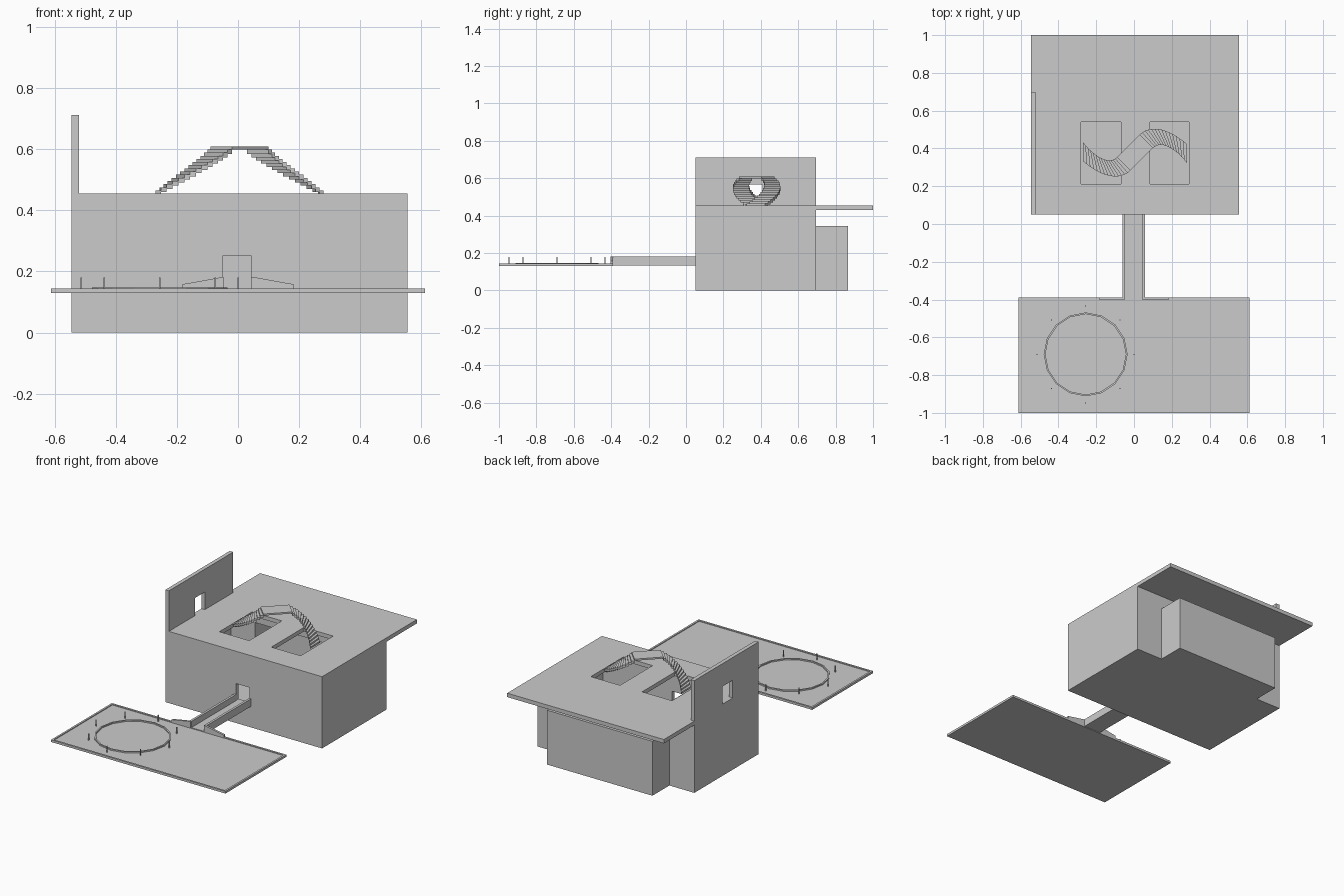
import bpy, bmesh, math
from mathutils import Vector

if "Cube" in bpy.data.objects:
    bpy.data.objects.remove(bpy.data.objects["Cube"])


def mesh_object(name, bm):
    bmesh.ops.recalc_face_normals(bm, faces=bm.faces)
    me = bpy.data.meshes.new(name)
    bm.to_mesh(me)
    bm.free()
    ob = bpy.data.objects.new(name, me)
    bpy.context.collection.objects.link(ob)
    return ob


def add_box(bm, x0, x1, y0, y1, z0, z1):
    vs = bmesh.ops.create_cube(bm, size=1)["verts"]
    for v in vs:
        v.co = Vector(((x0 + x1) / 2 + v.co.x * (x1 - x0),
                       (y0 + y1) / 2 + v.co.y * (y1 - y0),
                       (z0 + z1) / 2 + v.co.z * (z1 - z0)))


def boxes(name, *dims):
    bm = bmesh.new()
    for d in dims:
        add_box(bm, *d)
    return mesh_object(name, bm)


def add_prism(bm, base, offset):
    """Close a polygon swept along an offset vector."""
    a = [bm.verts.new(p) for p in base]
    b = [bm.verts.new(Vector(p) + Vector(offset)) for p in base]
    n = len(a)
    bm.faces.new(a)
    bm.faces.new(b[::-1])
    for i in range(n):
        bm.faces.new((a[i], b[i], b[(i + 1) % n], a[(i + 1) % n]))


def boolean(ob, op, *dims):
    for d in dims:
        cutter = boxes("cutter", d)
        mod = ob.modifiers.new("bool", 'BOOLEAN')
        mod.operation, mod.solver, mod.object = op, 'EXACT', cutter
        bpy.context.view_layer.objects.active = ob
        bpy.ops.object.modifier_apply(modifier=mod.name)
        bpy.data.objects.remove(cutter)


# Hollow hall with rear annex, roof slab, roof openings and front door
hall = boxes("hall", (-.545, .555, .05, .695, 0, .455))
boolean(hall, 'UNION',
        (-.37, .37, .5, .865, 0, .345),
        (-.545, .555, .05, 1.0, .43, .455),
        (-.545, -.52, .05, .695, .2, .712))
boolean(hall, 'DIFFERENCE',
        (-.52, .53, .075, .67, .02, .43),
        (-.35, .35, .6, .845, .02, .32),
        (-.28, -.07, .213, .54, .4, .5),
        (.085, .29, .213, .54, .4, .5),
        (-.05, .045, .03, .09, .143, .25),
        (-.6, -.5, .31, .41, .455, .567))

# S-shaped stair arching over the roof
C = Vector((.005, .378))
P = [Vector(p) for p in ((-.27, .383), (-.2, .31), (-.11, .265), (-.055, .318))]
STEPS, HALF_W, Z0, Z1 = 15, .05, .455, .61
RISE = (Z1 - Z0) / STEPS


def stair_edge(t):
    s = 1 - t
    c = P[0] * s**3 + P[1] * 3 * s * s * t + P[2] * 3 * s * t * t + P[3] * t**3
    a = math.radians(90 + 45 * t)
    n = Vector((math.cos(a), math.sin(a))) * HALF_W
    return c + n, c - n


bm = bmesh.new()
for flip in (False, True):
    for i in range(STEPS - 1):
        a, b = stair_edge(i / (STEPS - 1))
        d, c = stair_edge((i + 1) / (STEPS - 1))
        quad = [2 * C - p if flip else p for p in (a, b, c, d)]
        z = max(Z0, Z0 + (i - .5) * RISE)
        add_prism(bm, [(p.x, p.y, z) for p in quad],
                  (0, 0, Z0 + (i + 1) * RISE - z))
a, b = stair_edge(1)
quad = [a, b, 2 * C - a, 2 * C - b]
add_prism(bm, [(p.x, p.y, Z1 - RISE) for p in quad], (0, 0, RISE))
mesh_object("curved_stair", bm)

# Floating front terrace with thin rim
boxes("terrace", (-.612, .612, -1, -.39, .13, .139))
boxes("terrace_rim",
      (-.612, .612, -1, -.988, .139, .144), (-.612, .612, -.402, -.39, .139, .144),
      (-.612, -.6, -.988, -.402, .139, .144), (.6, .612, -.988, -.402, .139, .144))

# Bridge deck and its parapets with flared ends
boxes("bridge_deck", (-.06, .055, -.395, .06, .134, .143))
boxes("bridge_parapets", (-.062, -.047, -.4, .052, .134, .182),
      (.042, .057, -.4, .052, .134, .182))
bm = bmesh.new()
for s in (-1, 1):
    add_prism(bm, [(s * .05, -.403, .135), (s * .183, -.403, .135),
                   (s * .183, -.403, .158), (s * .05, -.403, .182)], (0, .013, 0))
mesh_object("bridge_wings", bm)

# Ring and lamp posts on the terrace
CX, CY = -.256, -.69
bm = bmesh.new()
N = 16
loops = []
for r, z in ((.222, .138), (.222, .147), (.213, .147), (.213, .138)):
    loops.append([bm.verts.new((CX + r * math.cos(2 * math.pi * i / N),
                                CY + r * math.sin(2 * math.pi * i / N), z))
                  for i in range(N)])
for k in range(4):
    p, q = loops[k], loops[(k + 1) % 4]
    for i in range(N):
        j = (i + 1) % N
        bm.faces.new((p[i], p[j], q[j], q[i]))
mesh_object("terrace_ring", bm)

posts = []
for i in range(8):
    x = CX + .257 * math.cos(i * math.pi / 4)
    y = CY + .257 * math.sin(i * math.pi / 4)
    posts.append((x - .0025, x + .0025, y - .0025, y + .0025, .138, .18))
boxes("posts", *posts)
